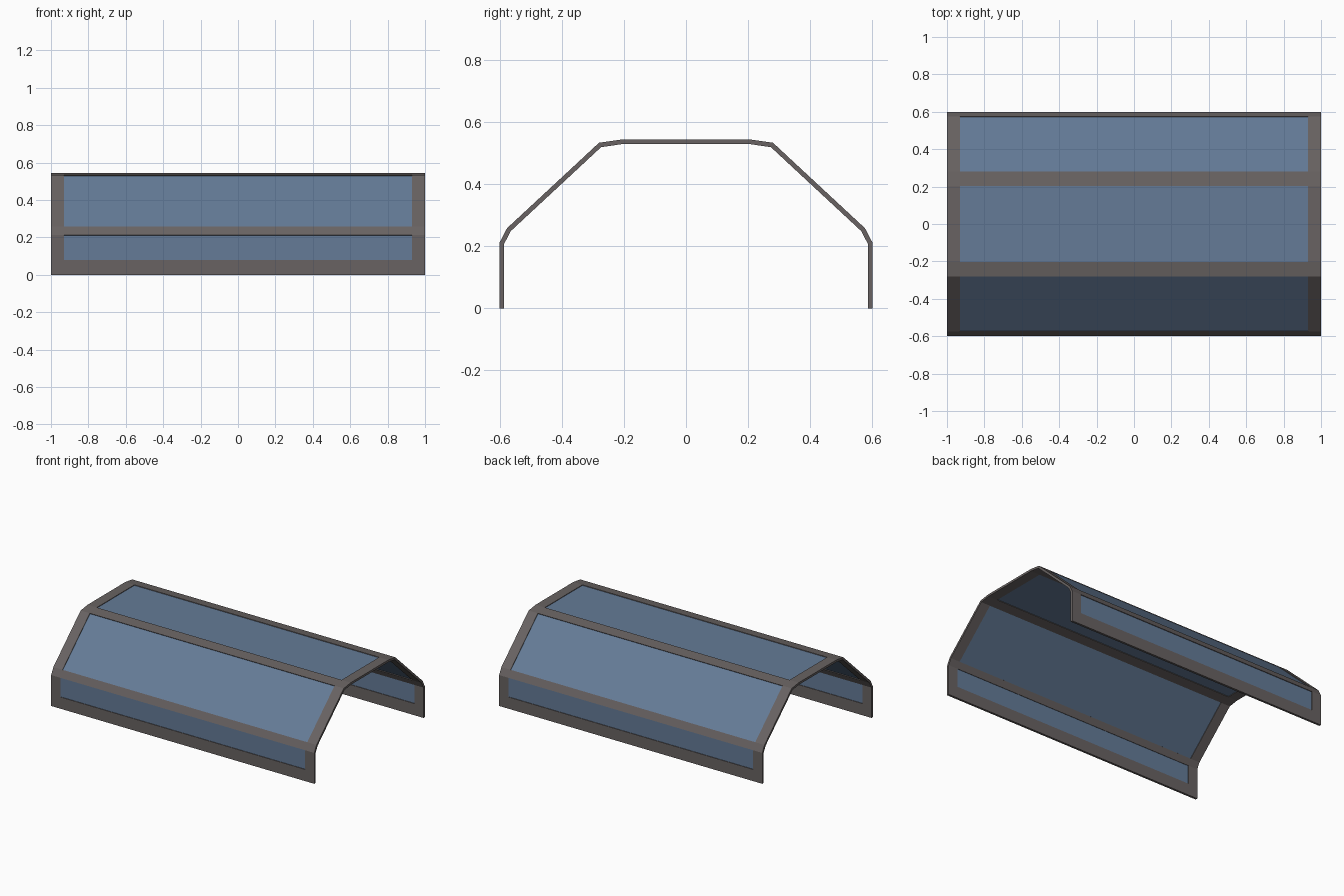
import bpy, bmesh
from mathutils import Vector

if "Cube" in bpy.data.objects:
    bpy.data.objects.remove(bpy.data.objects["Cube"])

THICK = 0.015


def material(name, rgb):
    m = bpy.data.materials.new(name)
    m.diffuse_color = (*rgb, 1)
    m.use_nodes = True
    m.node_tree.nodes["Principled BSDF"].inputs["Base Color"].default_value = m.diffuse_color
    return m


FRAME = material("warm grey frame", (0.14, 0.124, 0.122))
GLASS = material("blue glass", (0.128, 0.198, 0.31))

# Outer cross-section (y, z): left half, then mirrored
half = [(-0.6, 0.0), (-0.6, 0.08), (-0.6, 0.212), (-0.576, 0.258),
        (-0.28, 0.533), (-0.204, 0.544)]
profile = half + [(-y, z) for y, z in reversed(half)]
xs = [-1.0, -0.93, 0.93, 1.0]
panes = {1: "front_wall_pane", 3: "front_slope_pane", 5: "roof_pane",
         7: "back_slope_pane", 9: "back_wall_pane"}


def make_object(name, bm, mat):
    bmesh.ops.recalc_face_normals(bm, faces=bm.faces)
    me = bpy.data.meshes.new(name)
    bm.to_mesh(me)
    bm.free()
    me.materials.append(mat)
    ob = bpy.data.objects.new(name, me)
    bpy.context.collection.objects.link(ob)
    return ob


def inward(i):
    # inward unit normal of profile segment i
    (y0, z0), (y1, z1) = profile[i], profile[i + 1]
    return Vector((0, z1 - z0, y0 - y1)).normalized()


def inset_point(i, d):
    # mitred inward offset of profile point i
    a, b = inward(max(i - 1, 0)), inward(min(i, len(profile) - 2))
    n = (a + b).normalized()
    return Vector((0, *profile[i])) + n * (d / n.dot(a))


# Frame: inner and outer skins with window openings, closed along every rim
bm = bmesh.new()
skins = [[[bm.verts.new(inset_point(i, d) + Vector((x, 0, 0))) for x in xs]
          for i in range(len(profile))] for d in (0, THICK)]
edges = {}
for i in range(len(profile) - 1):
    for j in range(3):
        if j == 1 and i in panes:
            continue
        loop = [(i, j), (i + 1, j), (i + 1, j + 1), (i, j + 1)]
        for s in skins:
            bm.faces.new([s[a][b] for a, b in loop])
        for p, q in zip(loop, loop[1:] + loop[:1]):
            key = tuple(sorted((p, q)))
            edges[key] = edges.get(key, 0) + 1
for (p, q), count in edges.items():
    if count == 1:
        o, n = skins
        bm.faces.new([o[p[0]][p[1]], o[q[0]][q[1]], n[q[0]][q[1]], n[p[0]][p[1]]])
make_object("canopy_frame", bm, FRAME)

# Glass panes, slightly recessed on both sides
for i, name in panes.items():
    bm = bmesh.new()
    n = inward(i)
    a, b = Vector((0, *profile[i])), Vector((0, *profile[i + 1]))
    rings = []
    for d in (0.004, THICK - 0.004):
        rings.append([bm.verts.new(p + Vector((x, 0, 0))) for p, x in (
            (inset_point(i, d), -0.93), (inset_point(i + 1, d), -0.93),
            (inset_point(i + 1, d), 0.93), (inset_point(i, d), 0.93))])
    for r in rings:
        bm.faces.new(r)
    for k in range(4):
        m = (k + 1) % 4
        bm.faces.new([rings[0][k], rings[0][m], rings[1][m], rings[1][k]])
    make_object(name, bm, GLASS)
